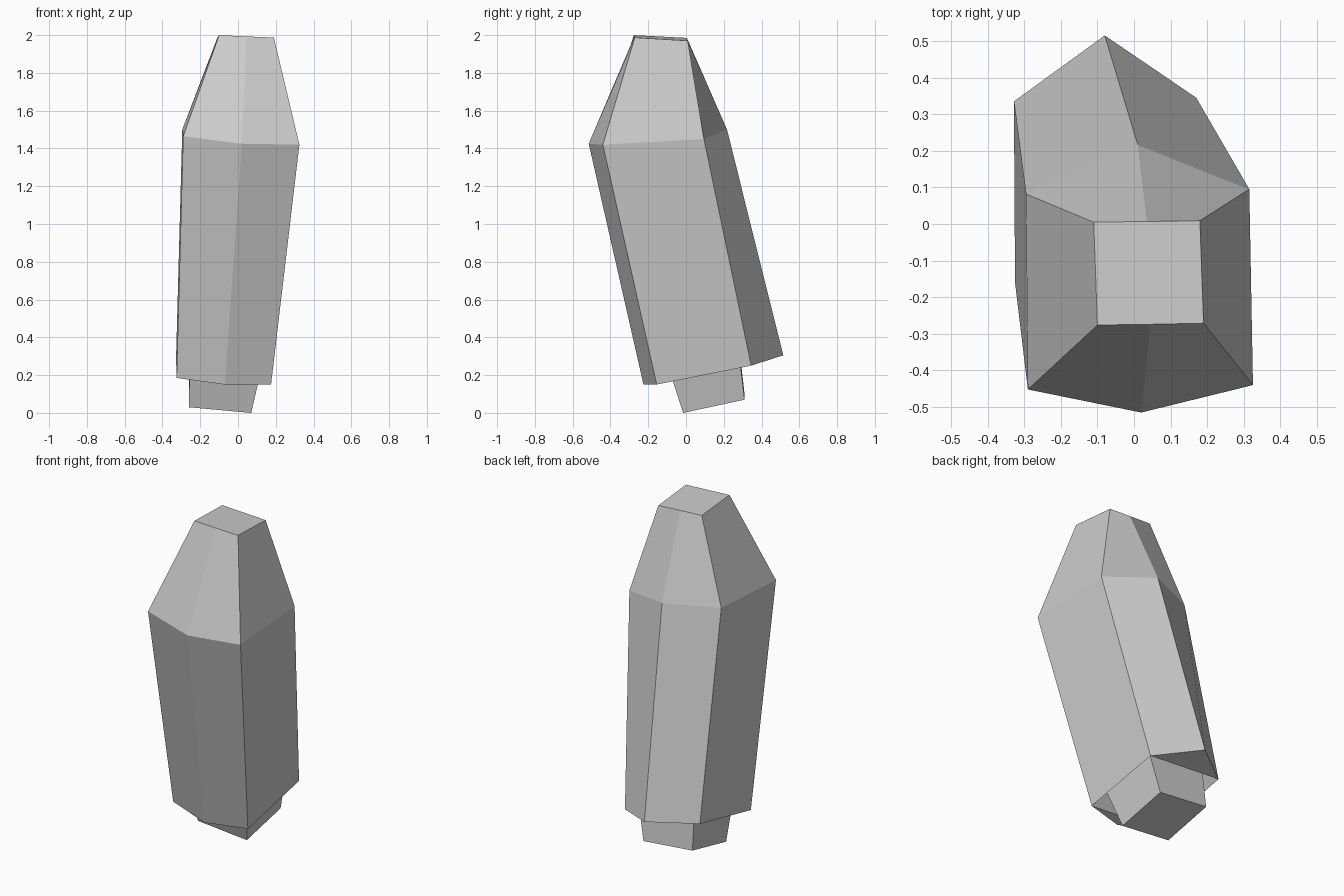
import bpy, bmesh

if "Cube" in bpy.data.objects:
    bpy.data.objects.remove(bpy.data.objects["Cube"])


def loft(bm, rings):
    """Join successive cross-sections with side faces."""
    loops = [[bm.verts.new(p) for p in ring] for ring in rings]
    for a, b in zip(loops, loops[1:]):
        n = len(a)
        for i in range(n):
            j = (i + 1) % n
            bm.faces.new((a[i], a[j], b[j], b[i]))
    return loops


def finish(bm, name):
    bmesh.ops.recalc_face_normals(bm, faces=bm.faces)
    mesh = bpy.data.meshes.new(name)
    bm.to_mesh(mesh)
    bm.free()
    bpy.context.collection.objects.link(bpy.data.objects.new(name, mesh))


# Leaning six-sided sections: front left, front, front right, back right, back, back left
bottom = [(-.325, -.16, .185), (-.07, -.225, .15), (.175, -.155, .15),
          (.17, .345, .25), (-.08, .515, .305), (-.328, .335, .29)]
shoulder = [(-.29, -.452, 1.465), (.02, -.515, 1.425), (.325, -.44, 1.42),
            (.315, .095, 1.45), (.01, .217, 1.50), (-.295, .082, 1.50)]
top = [(-.10, -.276, 2.0), (.045, -.274, 1.993), (.19, -.271, 1.987),
       (.18, .009, 1.97), (.035, .007, 1.978), (-.11, .005, 1.985)]

# Square stub: lower end, and upper end recessed into the body
stub_low = [(-.26, -.015, .03), (.07, -.015, 0), (.07, .31, .07), (-.26, .31, .10)]
stub_high = [(-.255, -.10, .29), (.13, -.10, .26), (.13, .28, .33), (-.255, .28, .36)]

bm = bmesh.new()
low, mid, high = loft(bm, [bottom, shoulder, top])
bm.faces.new(high)

# Triangular underside pieces at the front and back
bm.faces.new((low[0], low[1], low[2]))
bm.faces.new((low[3], low[4], low[5]))

# Recessed underside running into the stub
corners = [low[i] for i in (0, 2, 3, 5)]
inner, end = loft(bm, [stub_high, stub_low])
for i in range(4):
    j = (i + 1) % 4
    bm.faces.new((corners[i], corners[j], inner[j], inner[i]))
bm.faces.new(end)
finish(bm, "tapered_body")
